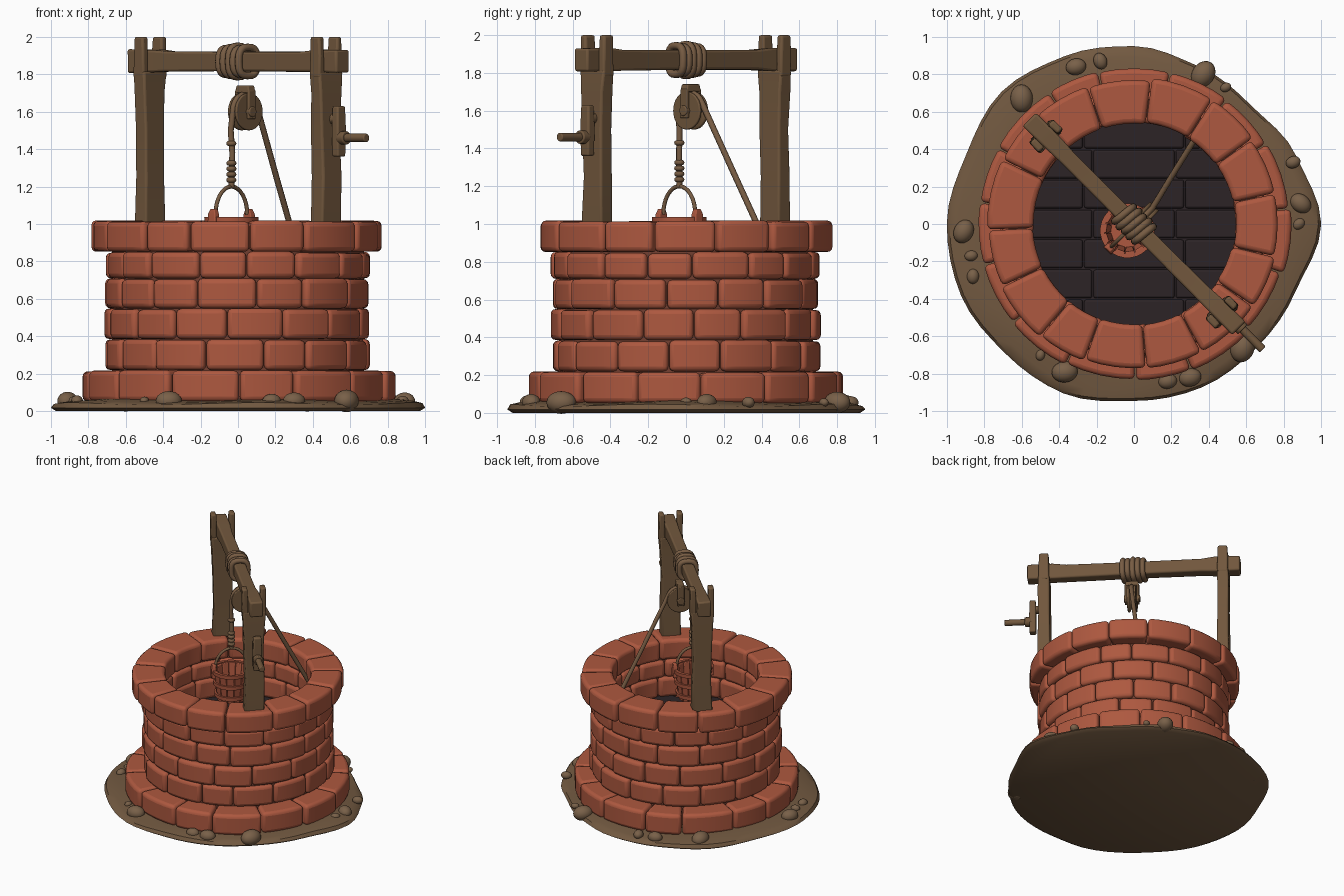
import bpy, bmesh, math, random
from mathutils import Matrix, Vector

if "Cube" in bpy.data.objects:
    bpy.data.objects.remove(bpy.data.objects["Cube"])

random.seed(7)
TURN = Matrix.Rotation(-math.pi / 4, 4, 'Z')   # the frame stands across the diagonal
pi = math.pi


def mat(name, r, g, b):
    m = bpy.data.materials.new(name)
    m.diffuse_color = (r, g, b, 1)
    m.use_nodes = True
    m.node_tree.nodes["Principled BSDF"].inputs["Base Color"].default_value = m.diffuse_color
    return m


BRICK = mat("red_brick", .42, .098, .05)
MORTAR = mat("dark_mortar", .17, .05, .03)
WOOD = mat("brown_wood", .165, .095, .046)
ROPE = mat("rope_brown", .185, .107, .056)
EARTH = mat("earth_brown", .168, .1, .052)
STONE = mat("pebble_brown", .19, .118, .066)
DARK = mat("well_dark", .025, .017, .019)


def finish(bm, name, m, bevel=0, turn=False, smooth=True):
    bmesh.ops.recalc_face_normals(bm, faces=bm.faces)
    if turn:
        bm.transform(TURN)
    me = bpy.data.meshes.new(name)
    bm.to_mesh(me)
    bm.free()
    me.materials.append(m)
    o = bpy.data.objects.new(name, me)
    bpy.context.collection.objects.link(o)
    if bevel:
        b = o.modifiers.new("bevel", 'BEVEL')
        b.width, b.segments, b.limit_method, b.angle_limit = bevel, 3, 'ANGLE', .6
    if smooth:
        bpy.ops.object.select_all(action='DESELECT')
        o.select_set(True)
        bpy.context.view_layer.objects.active = o
        bpy.ops.object.shade_smooth_by_angle(angle=math.radians(60 if bevel else 40))
    return o


def loft(bm, rings, caps=True, loop=False):
    """Skin a list of equal point rings."""
    vs = [[bm.verts.new(p) for p in r] for r in rings]
    n = len(vs[0])
    pairs = list(zip(vs, vs[1:])) + ([(vs[-1], vs[0])] if loop else [])
    for a, b in pairs:
        for i in range(n):
            bm.faces.new((a[i], a[(i + 1) % n], b[(i + 1) % n], b[i]))
    if caps and not loop:
        bm.faces.new(vs[0])
        bm.faces.new(vs[-1])


def lathe(bm, prof, n, c=(0, 0), loop=False):
    loft(bm, [[(c[0] + r * math.cos(2 * pi * i / n), c[1] + r * math.sin(2 * pi * i / n), z)
               for i in range(n)] for r, z in prof], loop=loop)


def bar(bm, secs, axis='Z', wob=0.0):
    """Rectangular timber; secs = (position, centre a, centre b, half a, half b)."""
    rings = []
    for t, ca, cb, a, b in secs:
        ring = []
        for sa, sb in ((-1, -1), (1, -1), (1, 1), (-1, 1)):
            p = ca + sa * a + random.uniform(-wob, wob)
            q = cb + sb * b + random.uniform(-wob, wob)
            ring.append((p, q, t) if axis == 'Z' else (t, p, q))
        rings.append(ring)
    loft(bm, rings)


def tube(name, pts, rad, m, cyclic=False):
    """Round rope through points given along and across the frame."""
    cu = bpy.data.curves.new(name, 'CURVE')
    cu.dimensions = '3D'
    cu.bevel_depth, cu.bevel_resolution, cu.use_fill_caps = rad, 3, True
    sp = cu.splines.new('POLY')
    sp.points.add(len(pts) - 1)
    for p, q in zip(sp.points, pts):
        p.co = (*(TURN @ Vector(q)), 1)
    sp.use_cyclic_u = cyclic
    cu.materials.append(m)
    o = bpy.data.objects.new(name, cu)
    bpy.context.collection.objects.link(o)


# Earth mound with an uneven outline
RAD = [1, .94, .89, .91, .95, .97, 1, .97, 1, 1, .975, .98, .945, .945, .93, .935]
bm = bmesh.new()
rings = []
for s, z in ((.97, 0), (1, .018), (.985, .04), (.94, .05), (.85, .06), (.6, .075)):
    ring = []
    for i in range(64):
        k, f = divmod(i / 4, 1)
        f = f * f * (3 - 2 * f)
        r = RAD[int(k)] * (1 - f) + RAD[(int(k) + 1) % 16] * f
        a = 2 * pi * i / 64
        dz = .006 * math.sin(5 * a + 9 * s) if z > .02 else 0
        ring.append((r * s * math.cos(a), r * s * math.sin(a), z + dz))
    rings.append(ring)
loft(bm, rings)
finish(bm, "earth_mound", EARTH)

# Pebbles around the foot
bm = bmesh.new()
for x, y, r in ((.37, .8, .075), (.49, .73, .03), (-.18, .87, .045), (-.31, .84, .055),
                (-.6, .67, .075), (-.91, -.04, .065), (-.87, -.17, .035), (-.86, -.28, .04),
                (-.37, -.79, .07), (-.5, -.7, .03), (.18, -.84, .05), (.3, -.82, .06),
                (.58, -.66, .08), (.89, .11, .06), (.85, .33, .04), (.88, 0, .035)):
    M = Matrix.Translation((x, y, .055)) @ Matrix.Rotation(random.uniform(0, 3), 4, 'Z') @ Matrix.Diagonal((r, r * .8, r * .75, 1))
    bmesh.ops.create_icosphere(bm, subdivisions=3, radius=1, matrix=M)
finish(bm, "pebbles", STONE)

# Brick courses: (bottom, top, outer radius, brick count, start angle)
COURSES = [("base_course", .05, .218, .83, 15, 5), ("wall_course_1", .218, .384, .705, 15, 16),
           ("wall_course_2", .384, .548, .705, 15, 3), ("wall_course_3", .548, .708, .705, 15, 13),
           ("wall_course_4", .708, .85, .705, 16, 5), ("rim_course", .85, 1.018, .775, 15, 12)]
for name, z0, z1, ro, n, start in COURSES:
    bm = bmesh.new()
    cuts = [math.radians(start) + 2 * pi * (i + random.uniform(-.1, .1)) / n for i in range(n)]
    cuts.append(cuts[0] + 2 * pi)
    for a, b in zip(cuts, cuts[1:]):
        r1, r0 = ro + random.uniform(-.008, .012), .54 + random.uniform(-.004, .01)
        g, dz = .004, random.uniform(-.004, .004)
        rings = []
        for k in range(5):
            t = a + g + (b - a - 2 * g) * k / 4
            c, s = math.cos(t), math.sin(t)
            rings.append([(r * c, r * s, z) for r, z in
                          ((r0, z0 + .002), (r1, z0 + .002), (r1, z1 + dz - .002), (r0, z1 + dz - .002))])
        loft(bm, rings)
    finish(bm, name, BRICK, bevel=.026)

# Mortar core behind the bricks
bm = bmesh.new()
lathe(bm, [(.575, .05), (.672, .05), (.672, .985), (.575, .985)], 48, loop=True)
finish(bm, "mortar_core", MORTAR)

# Dark well bottom with rows of slabs
bm = bmesh.new()
lathe(bm, [(.59, .5), (.59, .535)], 40)
finish(bm, "well_bottom", DARK)
bm = bmesh.new()
for j in range(-3, 4):
    y = j * .16
    hl = math.sqrt(.6 ** 2 - y * y)
    off = .27 if j % 2 else .22
    for x0, x1 in ((-hl, -off), (-off, off), (off, hl)):
        bar(bm, [(x0 + .004, y, .535, .076, .02), (x1 - .004, y, .535, .076, .02)], 'X')
finish(bm, "bottom_slabs", DARK, bevel=.012)

# Forked posts
for side, name in ((-1, "back_left_post"), (1, "front_right_post")):
    bm = bmesh.new()
    u = .665 * side
    bar(bm, [(1.0, u, 0, .046, .073), (1.25, u, .003, .045, .07), (1.5, u, -.003, .043, .072),
             (1.7, u, 0, .043, .08), (1.815, u, 0, .043, .088)], wob=.004)
    for v in (-1, 1):
        bar(bm, [(1.78, u, v * .068, .04, .022), (1.9, u, v * .068, .039, .022),
                 (2.0, u, v * .07, .035, .02)], wob=.003)
    finish(bm, name, WOOD, bevel=.012, turn=True)

# Cross beam with heavier ends
bm = bmesh.new()
bar(bm, [(-.79, 0, 1.87, .05, .062), (-.6, 0, 1.87, .047, .06), (-.5, 0, 1.868, .044, .052),
         (0, 0, 1.868, .042, .05), (.5, 0, 1.866, .044, .053), (.6, 0, 1.87, .047, .06),
         (.79, 0, 1.87, .05, .062)], 'X', wob=.003)
finish(bm, "cross_beam", WOOD, bevel=.012, turn=True)

# Rope wound round the beam
for k in range(5):
    u = -.075 + k * .0375
    w, h = .062 + .004 * (k % 2), .07 + .006 * (k % 3)
    ring = []
    for i in range(24):
        a = 2 * pi * i / 24
        c, s = math.cos(a), math.sin(a)
        ring.append((u + .008 * c, w * math.copysign(abs(c) ** .7, c), 1.868 + h * math.copysign(abs(s) ** .7, s)))
    tube(f"beam_rope_{k + 1}", ring, .02, ROPE, True)

# Pulley wheel with a groove, its hub and hanger
PV, PZ = .045, 1.6
M = Matrix.Translation((.01, PV, PZ)) @ Matrix.Rotation(pi / 2, 4, 'Y')
bm = bmesh.new()
lathe(bm, [(.1, -.034), (.1, -.018), (.078, -.008), (.078, .008), (.1, .018), (.1, .034)], 32)
bm.transform(M)
finish(bm, "pulley_wheel", WOOD, bevel=.005, turn=True)
bm = bmesh.new()
lathe(bm, [(.028, -.06), (.028, .06)], 16)
bm.transform(M)
for s in (-1, 1):
    bar(bm, [(PZ - .04, .01 + s * .045, PV, .009, .026), (1.715, .01 + s * .045, PV, .009, .026)])
bar(bm, [(1.7, .01, PV, .054, .027), (1.74, .01, PV, .045, .024)])
finish(bm, "pulley_hanger", WOOD, bevel=.006, turn=True)

# Hoisting rope from the bucket over the wheel to the far wall
path = [(0, -.05, 1.2), (.004, -.047, 1.38), (-.003, -.052, 1.5)]
path += [(.01, PV + .093 * math.cos(a), PZ + .093 * math.sin(a))
         for a in [math.radians(180 - 15 * i) for i in range(11)]]
path += [(-.04, .33, 1.25), (-.09, .545, .84)]
tube("hoist_rope", path, .016, ROPE)
for k, z in enumerate((1.235, 1.265, 1.295, 1.325, 1.43)):
    tube(f"rope_knot_{k + 1}", [(.014 * math.cos(i * pi / 6), -.05 + .014 * math.sin(i * pi / 6), z)
                                for i in range(12)], .014, ROPE, True)

# Bucket: staves, hoops, ears and handle
BC = (0, -.05)
bm = bmesh.new()
n = 14
for i in range(n):
    rings = []
    for z, r in ((.79, .108), (1.03, .135)):
        a, b = 2 * pi * i / n + .01, 2 * pi * (i + 1) / n - .01
        rings.append([(BC[0] + q * math.cos(t), BC[1] + q * math.sin(t), z)
                      for q, t in ((r - .022, a), (r, a), (r, b), (r - .022, b))])
    loft(bm, rings)
lathe(bm, [(.1, .795), (.1, .815)], 14, BC)
for s in (-1, 1):
    bar(bm, [(.97, 0, BC[1] + s * .135, .03, .018), (1.05, 0, BC[1] + s * .135, .028, .018),
             (1.08, 0, BC[1] + s * .132, .016, .014)])
finish(bm, "bucket_staves", BRICK, bevel=.005, turn=True)
bm = bmesh.new()
for z, r in ((.835, .119), (.93, .129), (1.022, .138)):
    lathe(bm, [(r - .015, z - .015), (r + .006, z - .015), (r + .008, z + .015), (r - .015, z + .015)], 28, BC, True)
finish(bm, "bucket_hoops", BRICK, turn=True)
tube("bucket_handle", [(0, BC[1] + .12 * math.cos(pi * i / 16), 1.05 + .15 * math.sin(pi * i / 16))
                       for i in range(17)], .011, ROPE)

# Crank on the front right post
bm = bmesh.new()
bar(bm, [(1.36, .75, .012, .024, .03), (1.5, .75, .012, .026, .034), (1.63, .75, .012, .022, .03)])
finish(bm, "crank_arm", WOOD, bevel=.01, turn=True)
bm = bmesh.new()
for u0, u1, r, z in ((.69, .755, .03, 1.56), (.76, .81, .036, 1.46), (.8, .96, .023, 1.46)):
    loft(bm, [[(u, .012 + r * math.cos(2 * pi * i / 16), z + r * math.sin(2 * pi * i / 16))
               for i in range(16)] for u in (u0, u1)])
finish(bm, "crank_handle", WOOD, bevel=.006, turn=True)
